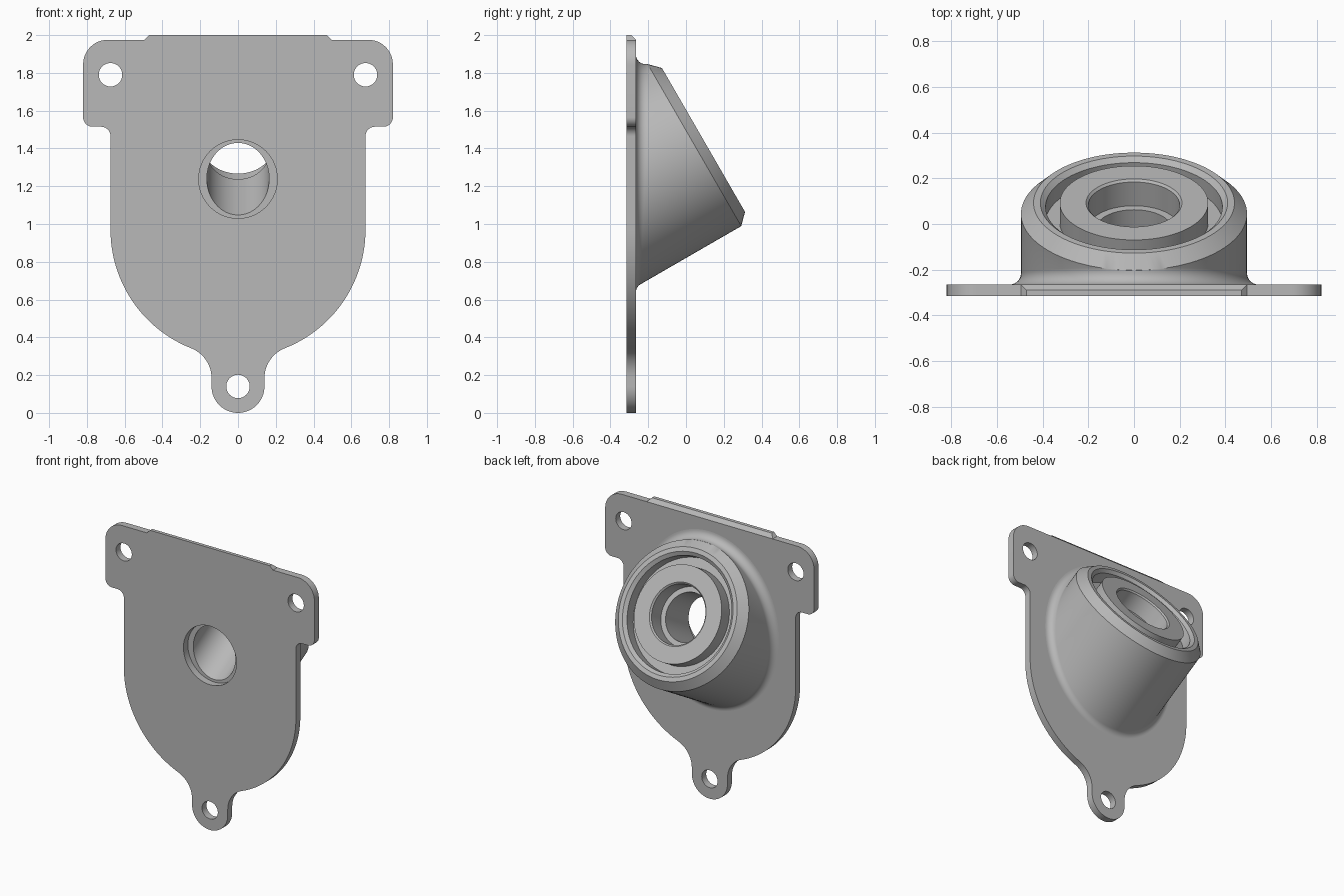
import bpy, bmesh
from math import sin, cos, pi, radians, hypot, atan2
from mathutils import Vector

cube = bpy.data.objects.get("Cube")
if cube:
    bpy.data.objects.remove(cube)

grey = bpy.data.materials.new("plain grey")
grey.use_nodes = True
grey.diffuse_color = (0.48, 0.48, 0.48, 1)
grey.node_tree.nodes["Principled BSDF"].inputs["Base Color"].default_value = grey.diffuse_color

FRONT, BACK = -0.315, -0.265        # y of the plate's two faces
THICK = BACK - FRONT


def finish(obj):
    """Weld, set outward normals, colour and smooth an object."""
    bm = bmesh.new()
    bm.from_mesh(obj.data)
    bmesh.ops.remove_doubles(bm, verts=bm.verts, dist=1e-5)
    bmesh.ops.recalc_face_normals(bm, faces=bm.faces)
    bm.to_mesh(obj.data)
    bm.free()
    obj.data.materials.clear()
    obj.data.materials.append(grey)
    bpy.ops.object.select_all(action='DESELECT')
    obj.select_set(True)
    bpy.context.view_layer.objects.active = obj
    bpy.ops.object.shade_smooth_by_angle(angle=radians(30))


def mesh_object(name, verts, faces):
    mesh = bpy.data.meshes.new(name)
    mesh.from_pydata(verts, [], faces)
    obj = bpy.data.objects.new(name, mesh)
    bpy.context.collection.objects.link(obj)
    finish(obj)


def arc(cx, cz, r, a0, a1, n=12):
    """Points on an arc, angles in degrees."""
    return [(cx + r * cos(radians(a0 + (a1 - a0) * i / n)),
             cz + r * sin(radians(a0 + (a1 - a0) * i / n))) for i in range(n + 1)]


# Plate outline: right half from the top down, then mirrored
HALF_W, EAR_W, TOP, EAR_LOW = 0.675, 0.82, 1.975, 1.515
BODY_Z, LOBE_Z, LOBE_R, NECK_R = 0.97, 0.14, 0.14, 0.17
neck_x = LOBE_R + NECK_R
neck_z = BODY_Z - (((HALF_W + NECK_R) ** 2 - neck_x ** 2) ** 0.5)
meet = math_angle = atan2(neck_z - BODY_Z, neck_x) * 180 / pi
half = arc(EAR_W - 0.13, TOP - 0.13, 0.13, 90, 0)
half += arc(EAR_W - 0.05, EAR_LOW + 0.05, 0.05, 0, -90)
half += arc(HALF_W + 0.05, EAR_LOW - 0.05, 0.05, 90, 180)
half += arc(0, BODY_Z, HALF_W, 0, meet, 32)
half += arc(neck_x, neck_z, NECK_R, meet + 180, 180)
half += arc(0, LOBE_Z, LOBE_R, 0, -90, 16)
outline = half + [(-x, z) for x, z in reversed(half[:-1])]

# Plate: filled outline with the screw holes and the central opening
curve = bpy.data.curves.new("mounting_plate", 'CURVE')
curve.dimensions = '2D'
curve.fill_mode = 'BOTH'
curve.extrude = THICK / 2
holes = [(HALF_W, 1.79, 0.062), (-HALF_W, 1.79, 0.062), (0, LOBE_Z, 0.062), (0, 1.238, 0.208)]
for loop in [outline] + [arc(x, z, r, 0, 360, 64)[:-1] for x, z, r in holes]:
    spline = curve.splines.new('POLY')
    spline.points.add(len(loop) - 1)
    for point, (x, z) in zip(spline.points, loop):
        point.co = (x, z, 0, 1)
    spline.use_cyclic_u = True
plate = bpy.data.objects.new("mounting_plate", curve)
bpy.context.collection.objects.link(plate)
plate.rotation_euler.x = pi / 2
plate.location.y = (FRONT + BACK) / 2
bpy.ops.object.select_all(action='DESELECT')
plate.select_set(True)
bpy.context.view_layer.objects.active = plate
bpy.ops.object.convert(target='MESH')
finish(bpy.context.view_layer.objects.active)

# Top ridge, bevelled at its ends and back
ridge = []
for w, back, z in ((0.495, BACK, TOP), (0.47, BACK - 0.025, 2.0)):
    ridge += [(-w, FRONT, z), (w, FRONT, z), (w, back, z), (-w, back, z)]
mesh_object("top_ridge", ridge, [(3, 2, 1, 0), (4, 5, 6, 7)] +
            [(i, (i + 1) % 4, (i + 1) % 4 + 4, i + 4) for i in range(4)])

# Tilted boss: rings around an axis that rises 30 degrees to the back
CENTRE = Vector((0, 0.0925, 1.445))
AXIS = Vector((0, cos(pi / 6), sin(pi / 6)))
UP = Vector((0, -sin(pi / 6), cos(pi / 6)))
SEG, STEPS = 128, 10
RADIUS, FILLET, RIM = 0.495, 0.05, -0.055
BORE = 0.165


def on_plane(r, u, y):
    """Point at radius r from the axis, in direction u, on the plane y."""
    return CENTRE + u * r + AXIS * ((y - CENTRE.y - u.y * r) / AXIS.y)


# (radius, depth along axis): rim, groove, inner collar, stepped bore
profile = [(RADIUS, RIM), (0.44, 0), (0.41, 0), (0.387, -0.02), (0.387, -0.1), (0.325, -0.1),
           (0.325, 0), (0.21, 0), (0.2, -0.01), (0.2, -0.13), (BORE, -0.13)]
verts = []
for s in range(SEG):
    a = 2 * pi * s / SEG
    u = Vector((cos(a), 0, 0)) + UP * sin(a)
    # rolling-ball fillet between plate and cylinder
    ball = on_plane(RADIUS + FILLET, u, BACK + FILLET)
    for i in range(STEPS + 1):
        p = ball + Vector((0, -1, 0)).slerp(-u, i / STEPS) * FILLET
        p -= AXIS * max(0, (p - CENTRE).dot(AXIS) - RIM)
        verts.append(p)
    verts += [CENTRE + u * r + AXIS * t for r, t in profile]
    verts.append(on_plane(BORE, u, BACK))
N = len(verts) // SEG
faces = []
for s in range(SEG):
    b, c = s * N, (s + 1) % SEG * N
    faces += [(b + i, b + (i + 1) % N, c + (i + 1) % N, c + i) for i in range(N)]
mesh_object("tilted_boss", verts, faces)
